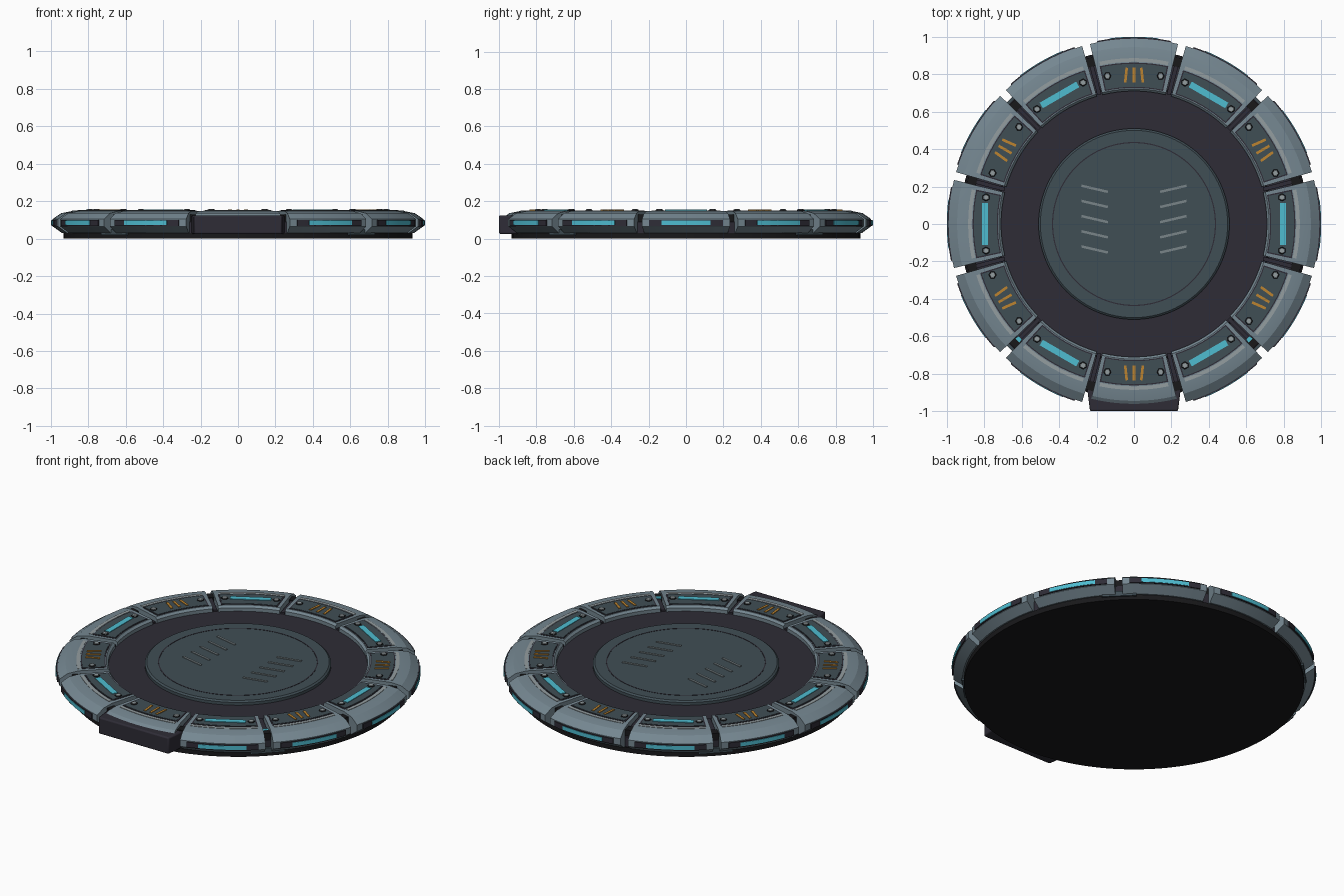
import bpy, bmesh
from math import sin, cos, radians, pi
from mathutils import Matrix, Vector

if "Cube" in bpy.data.objects:
    bpy.data.objects.remove(bpy.data.objects["Cube"])


def material(name, r, g, b):
    """Flat colour given as 0-255 display values, stored as linear."""
    lin = [((c / 255 + 0.055) / 1.055) ** 2.4 for c in (r, g, b)] + [1.0]
    m = bpy.data.materials.new(name)
    m.use_nodes = True
    m.diffuse_color = lin
    node = m.node_tree.nodes["Principled BSDF"]
    node.inputs["Base Color"].default_value = lin
    node.inputs["Roughness"].default_value = 0.6
    return m


BODY = material("blue_grey_metal", 117, 135, 145)
PANEL = material("dark_slate", 64, 78, 85)
FLOOR = material("dark_violet_grey", 46, 44, 54)
BLACK = material("near_black", 24, 24, 26)
PALE = material("pale_grey", 148, 157, 160)
CYAN = material("cyan_light", 78, 188, 208)
ORANGE = material("amber_mark", 188, 132, 48)
MARK = material("worn_grey", 122, 133, 137)
parts = []


def finish(name, bm, mat, turn=0.0):
    """Turn the mesh about z by an angle in degrees and make it an object."""
    bmesh.ops.recalc_face_normals(bm, faces=bm.faces)
    bmesh.ops.rotate(bm, verts=bm.verts, cent=(0, 0, 0),
                     matrix=Matrix.Rotation(radians(turn), 3, 'Z'))
    mesh = bpy.data.meshes.new(name)
    bm.to_mesh(mesh)
    bm.free()
    ob = bpy.data.objects.new(name, mesh)
    bpy.context.collection.objects.link(ob)
    mesh.materials.append(mat)
    parts.append(ob)
    return ob


def sector(name, profile, half, mat, turn=0.0, steps=8):
    """Sweep a closed (radius, height) profile through +-half degrees."""
    bm = bmesh.new()
    rows = []
    for i in range(steps + 1):
        a = radians(-half + 2 * half * i / steps)
        rows.append([bm.verts.new((r * cos(a), r * sin(a), z)) for r, z in profile])
    n = len(profile)
    for a, b in zip(rows, rows[1:]):
        for j in range(n):
            k = (j + 1) % n
            bm.faces.new((a[j], a[k], b[k], b[j]))
    bm.faces.new(rows[0])
    bm.faces.new(rows[-1])
    return finish(name, bm, mat, turn)


def plate(name, r0, r1, z0, z1, half, mat, turn=0.0):
    return sector(name, [(r0, z0), (r1, z0), (r1, z1), (r0, z1)], half, mat, turn)


def lathe(name, profile, mat, steps=96):
    """Full revolve; profile ends at radius zero or closes on itself."""
    bm = bmesh.new()
    vs = [bm.verts.new((r, 0, z)) for r, z in profile]
    es = [bm.edges.new((vs[i], vs[(i + 1) % len(vs)])) for i in range(len(vs))]
    bmesh.ops.spin(bm, geom=vs + es, cent=(0, 0, 0), axis=(0, 0, 1),
                   angle=2 * pi, steps=steps, use_duplicate=False)
    bmesh.ops.remove_doubles(bm, verts=bm.verts, dist=1e-5)
    bmesh.ops.dissolve_degenerate(bm, edges=bm.edges, dist=1e-6)
    return finish(name, bm, mat)


def disc(name, profile, mat):
    """Solid of revolution from lower centre to upper centre."""
    lo, hi = profile[0][1], profile[-1][1]
    return lathe(name, [(0, lo)] + profile + [(0, hi)], mat)


def box(name, centre, size, mat, turn=0.0, yaw=0.0):
    bm = bmesh.new()
    m = (Matrix.Translation(centre) @ Matrix.Rotation(radians(yaw), 4, 'Z')
         @ Matrix.Diagonal((*size, 1)))
    bmesh.ops.create_cube(bm, size=1, matrix=m)
    return finish(name, bm, mat, turn)


def hexagon(name, r, angle, radius, z0, z1, mat, turn):
    bm = bmesh.new()
    a = radians(angle)
    at = Vector((r * cos(a), r * sin(a), (z0 + z1) / 2))
    bmesh.ops.create_cone(bm, cap_ends=True, segments=6, radius1=radius,
                          radius2=radius * 0.85, depth=z1 - z0,
                          matrix=Matrix.Translation(at))
    return finish(name, bm, mat, turn)


# Base, recessed floor and central platform
disc("base_plate", [(0.932, 0.0), (0.932, 0.03)], BLACK)
disc("hub_floor", [(0.925, 0.03), (0.925, 0.09), (0.90, 0.105), (0.74, 0.105),
                   (0.73, 0.115)], FLOOR)
disc("platform", [(0.51, 0.11), (0.51, 0.132), (0.50, 0.14)], PANEL)
lathe("platform_groove", [(0.432, 0.139), (0.438, 0.139), (0.438, 0.1415),
                          (0.432, 0.1415)], FLOOR)

# Two mirrored columns of slanted grip marks
for side in (-1, 1):
    for i in range(5):
        box("grip_mark", (side * 0.21, 0.188 - 0.081 * i, 0.141),
            (0.145, 0.013, 0.006), MARK, yaw=side * 13)

# Twelve rim segments; the one at 270 degrees faces the front
HALF = 13.75
shell = [(0.71, 0.04), (0.71, 0.136), (0.722, 0.148), (0.885, 0.148), (0.945, 0.136),
         (0.99, 0.105), (0.99, 0.066), (0.94, 0.03), (0.72, 0.03)]
for s in range(12):
    t = s * 30
    sector("rim_segment", shell, HALF, BODY, t)
    plate("panel_border", 0.727, 0.862, 0.146, 0.150, 12.3, FLOOR, t)
    plate("panel", 0.733, 0.856, 0.147, 0.152, 11.8, PANEL, t)
    plate("pale_stripe", 0.867, 0.886, 0.146, 0.150, 12, PALE, t)

    # Bolts with dark washers
    for a in (-10.2, 10.2):
        hexagon("bolt_washer", 0.803, a, 0.022, 0.150, 0.156, BLACK, t)
        hexagon("bolt_head", 0.803, a, 0.017, 0.152, 0.159, PALE, t)

    # Alternating light bars and amber marks
    if s % 2 == 0:
        box("panel_light", (0.796, 0, 0.152), (0.034, 0.225, 0.007), CYAN, t)
    else:
        for k in (-1, 0, 1):
            box("amber_mark", (0.795, 0.043 * k, 0.152), (0.08, 0.014, 0.007),
                ORANGE, t, yaw=-6 * k)

    # Light strip on the outer edge, left off behind the front block
    if s != 9:
        plate("edge_housing", 0.985, 0.997, 0.069, 0.101, 11.4, FLOOR, t)
        plate("edge_light", 0.99, 1.0, 0.073, 0.096, 7.6, CYAN, t)

    # Joint between neighbouring segments
    box("joint_rib", (0.80, 0, 0.11), (0.17, 0.022, 0.03), FLOOR, t + 15)
    box("joint_block", (0.895, 0, 0.11), (0.05, 0.05, 0.04), BLACK, t + 15)

# Small feet under four joints
for t in (45, 135, 225, 315):
    box("foot_block", (0.915, 0, 0.035), (0.05, 0.19, 0.03), PANEL, t)
for t in (225, 315):
    box("joint_light", (0.87, 0, 0.126), (0.02, 0.03, 0.01), CYAN, t)

# Tapered connector block on the front
block = box("front_block", (0, -0.94, 0.075), (0.50, 0.12, 0.10), FLOOR)
for v in block.data.vertices:
    if v.co.y < -0.95:
        v.co.x *= 0.94
bevel = block.modifiers.new("edge_bevel", 'BEVEL')
bevel.width = 0.008
bevel.segments = 2

# Smooth shading with crisp edges
bpy.ops.object.select_all(action='DESELECT')
for ob in parts:
    ob.select_set(True)
bpy.context.view_layer.objects.active = parts[0]
bpy.ops.object.shade_smooth_by_angle(angle=radians(12))
